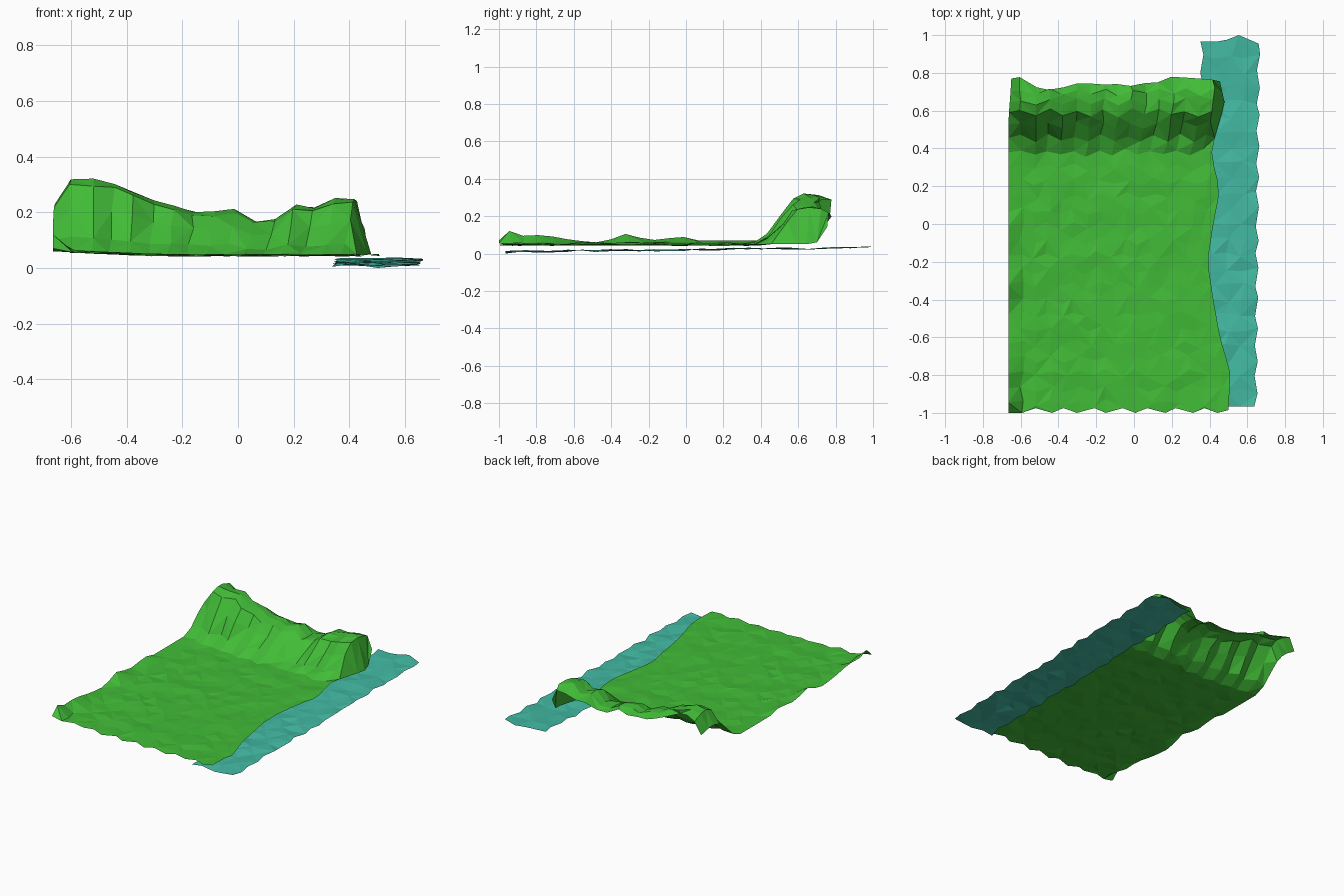
import bpy, random

if "Cube" in bpy.data.objects:
    bpy.data.objects.remove(bpy.data.objects["Cube"])

random.seed(4)


def lerp(pts, v):
    """Piecewise-linear lookup in a list of (position, value)."""
    if v <= pts[0][0]:
        return pts[0][1]
    for (a, fa), (b, fb) in zip(pts, pts[1:]):
        if v <= b:
            return fa + (fb - fa) * (v - a) / (b - a)
    return pts[-1][1]


def jit(a):
    return random.uniform(-a, a)


def sheet(name, rows, color):
    """Faceted triangulated sheet from equally long rows of points."""
    n = len(rows[0])
    verts = [p for r in rows for p in r]
    faces = []
    for j in range(len(rows) - 1):
        for i in range(n - 1):
            a = j * n + i
            b, c, d = a + 1, a + n + 1, a + n
            if (i + j) % 2:
                faces += [(a, b, c), (a, c, d)]
            else:
                faces += [(a, b, d), (b, c, d)]
    mesh = bpy.data.meshes.new(name)
    mesh.from_pydata(verts, [], faces)
    mat = bpy.data.materials.new(name + "_color")
    mat.diffuse_color = color
    mat.use_nodes = True
    mat.node_tree.nodes["Principled BSDF"].inputs["Base Color"].default_value = mat.diffuse_color
    mesh.materials.append(mat)
    obj = bpy.data.objects.new(name, mesh)
    bpy.context.collection.objects.link(obj)


# Wavy right border, bank crest height, bank profile and ragged back edge
border = [(-1, .50), (-.78, .51), (-.6, .455), (-.4, .42), (-.2, .39), (0, .42),
          (.18, .455), (.3, .425), (.4, .41), (.5, .44), (.64, .48), (.78, .45)]
crest = [(-.6, .32), (-.48, .315), (-.42, .295), (-.33, .25), (-.26, .225), (-.1, .19),
         (-.04, .228), (.09, .148), (.21, .228), (.30, .215), (.37, .26), (.44, .245)]
bank = [(.38, .01), (.455, .2), (.525, .6), (.59, .93), (.645, 1.0), (.70, .98), (.755, .86)]
side_foot = [(.4, .05), (.645, .05), (.70, .06), (.78, .18)]
back_edge = [(-.65, .77), (-.59, .78), (-.49, .705), (-.33, .73), (-.27, .76), (-.2, .73),
             (-.11, .75), (-.04, .72), (.03, .755), (.09, .735), (.21, .785), (.3, .77)]
left_bumps = [(-1, .07), (-.95, .122), (-.87, .095), (-.76, .1), (-.6, .07), (-.48, .06),
              (-.38, .08), (-.3, .115), (-.22, .07), (-.13, .075), (-.03, .093), (.06, .07),
              (.4, .07)]

# Ground sheet: flat field, rising to a raised bank at the back
COLS = 17
ys = [-.985, -.945] + [-.87 + k * .078 for k in range(16)] + [p[0] for p in bank]
first = len(ys) - len(bank)
rows = []
for j, y in enumerate(ys):
    f = bank[j - first][1] if j >= first else 0
    edge = lerp(border, y)
    shoulder = min(edge - .04, .39 + .05 * max(0, (y - .4) / .37)) if f > .1 else edge - .05
    row = []
    for i in range(COLS):
        u = i / (COLS - 2)
        left = -.665 + (.015 * max(0, (y - .55) / .2) if i == 0 else 0)
        x = left + (shoulder - left) * u
        if i == 1 and f > .1:
            x = -.605
        if i == COLS - 1:
            x = edge
        inner = 0 < i < COLS - 1
        base = .046 + .014 * max(0, (-x - .3) / .3) + jit(.005)
        z = base + (lerp(crest, x) - base) * f
        yy = y
        if inner:
            x += jit(.006 if f else .015)
            yy += (.014 if i % 2 else -.014) + jit(.01)
            if f > .1:
                z += jit(.006)
            if j == 0:
                yy = -1 if i % 2 else -.975
        if j == len(ys) - 1 and i < COLS - 2:
            yy = lerp(back_edge, x)
        if i == 0:
            z = lerp(left_bumps, y) if f < .1 else base + (lerp(crest, x) - base) * f * .65
        if i == COLS - 1 and f:
            z = lerp(side_foot, y)
        row.append((x, yy, z))
    rows.append(row)
rows[0][0] = (-.665, -1, .07)
sheet("ground_with_bank", rows, (.053, .50, .038, 1))

# Narrow strip running underneath along the right side
N = 25
rows = []
for j in range(N):
    t = j / (N - 1)
    y = -.965 + 1.93 * t
    zig = .008 if j % 2 else -.008
    row = []
    for i in range(5):
        x = .345 + .3 * i / 4 + .015 * t
        yy = y + (jit(.015) if 0 < j < N - 1 else 0)
        z = .016 + .022 * t + jit(.008)
        row.append((x + (zig if i in (0, 4) else jit(.015)), yy, z))
    rows.append(row)
# slightly pointed back end
rows[-1][2] = (.49, .975, .04)
rows[-1][3] = (.555, 1.0, .045)
rows[-1][4] = (.66, .955, .04)
low = min(p[2] for r in rows for p in r)
for r in rows:
    r[:] = [(x, y, z - low + .004) for x, y, z in r]
rows[0][2] = (rows[0][2][0], rows[0][2][1], 0)
sheet("side_strip", rows, (.055, .49, .365, 1))
